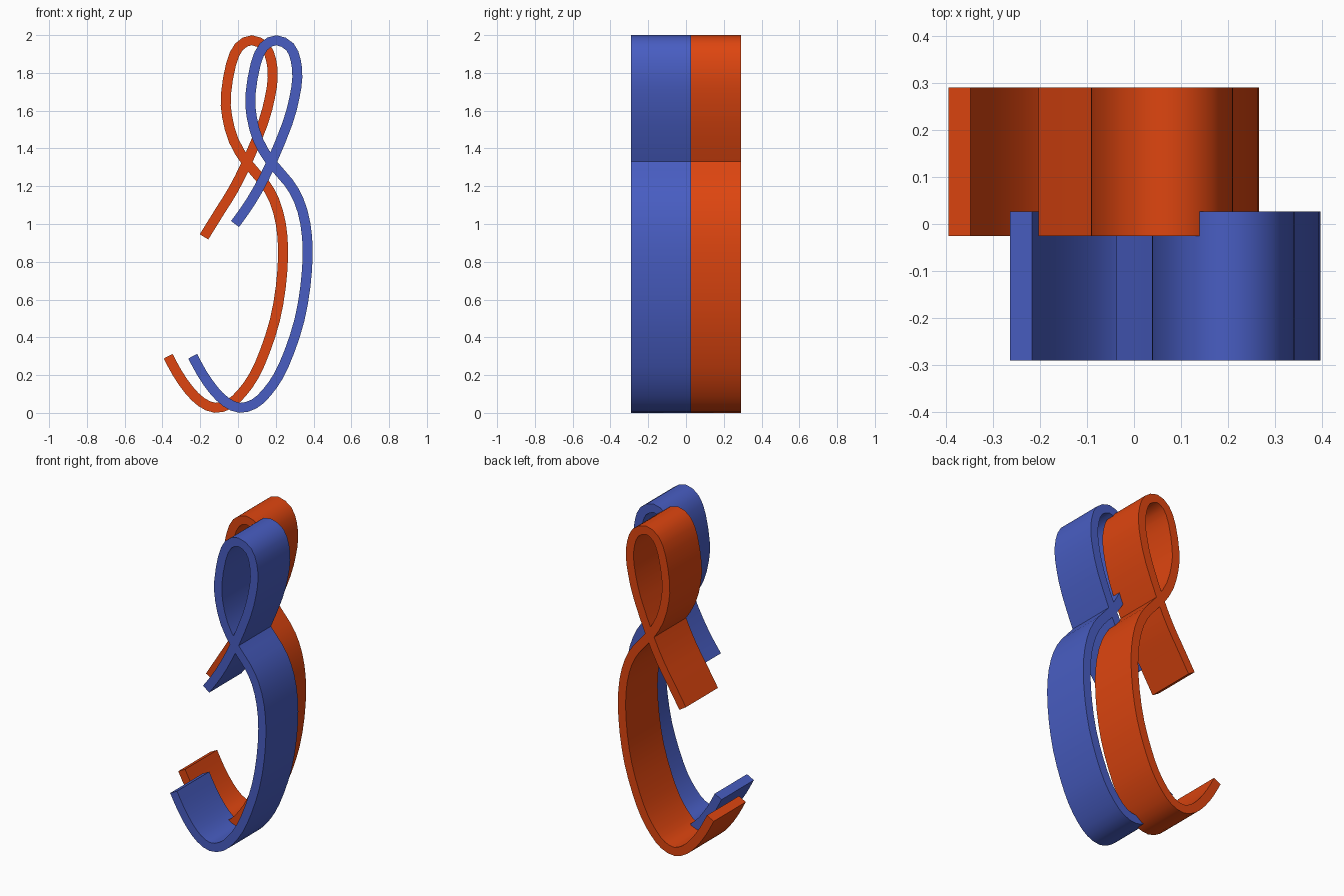
import bpy, bmesh
from mathutils import Vector

if "Cube" in bpy.data.objects:
    bpy.data.objects.remove(bpy.data.objects["Cube"])

WIDTH = 0.053   # ribbon thickness seen from the front
STEPS = 2       # samples per span of the path

# Centre line of the front ribbon (x, z), from the lower hook to the tail of the loop
PATH = [(-.24, .30), (-.19, .208), (-.13, .122), (-.065, .058), (.008, .027),
        (.085, .047), (.15, .105), (.215, .197), (.272, .325), (.325, .49),
        (.357, .67), (.369, .85), (.357, 1.0), (.322, 1.125), (.267, 1.22),
        (.177, 1.325), (.108, 1.44), (.072, 1.57), (.066, 1.686), (.093, 1.845),
        (.135, 1.938), (.203, 1.973), (.275, 1.938), (.306, 1.865), (.314, 1.776),
        (.299, 1.67), (.262, 1.533), (.177, 1.325), (.103, 1.178), (.04, 1.077),
        (-.016, 1.0)]


def smooth_path(points):
    """Catmull-Rom curve through the points."""
    p = [Vector(q) for q in points]
    p = [2 * p[0] - p[1]] + p + [2 * p[-1] - p[-2]]
    out = []
    for a, b, c, d in zip(p, p[1:], p[2:], p[3:]):
        for i in range(STEPS):
            t = i / STEPS
            out.append(0.5 * (2 * b + (c - a) * t + (2 * a - 5 * b + 4 * c - d) * t * t
                              + (3 * b - a - 3 * c + d) * t ** 3))
    return out + [p[-2]]


def ribbon(name, points, y0, y1, color):
    line = smooth_path(points)
    bm = bmesh.new()
    rings = []
    for i, p in enumerate(line):
        t = (line[min(i + 1, len(line) - 1)] - line[max(i - 1, 0)]).normalized()
        n = Vector((-t.y, t.x)) * WIDTH / 2
        a, b = p + n, p - n
        rings.append([bm.verts.new(v) for v in
                      ((a.x, y0, a.y), (b.x, y0, b.y), (b.x, y1, b.y), (a.x, y1, a.y))])
    for r, s in zip(rings, rings[1:]):
        for k in range(4):
            j = (k + 1) % 4
            bm.faces.new((r[k], r[j], s[j], s[k]))
    bm.faces.new(rings[0])
    bm.faces.new(rings[-1])
    bmesh.ops.recalc_face_normals(bm, faces=bm.faces)
    mesh = bpy.data.meshes.new(name)
    bm.to_mesh(mesh)
    bm.free()
    obj = bpy.data.objects.new(name, mesh)
    bpy.context.collection.objects.link(obj)
    mat = bpy.data.materials.new(name + "_color")
    mat.diffuse_color = color
    mat.use_nodes = True
    mat.node_tree.nodes["Principled BSDF"].inputs["Base Color"].default_value = mat.diffuse_color
    mesh.materials.append(mat)
    bpy.ops.object.select_all(action='DESELECT')
    obj.select_set(True)
    bpy.context.view_layer.objects.active = obj
    bpy.ops.object.shade_smooth_by_angle()
    return obj


# Front blue ribbon
ribbon("front_ribbon", PATH, -0.29, 0.027, (.065, .11, .54, 1))

# Rear orange ribbon: same path shifted left, with a longer tail
rear = [(x - 0.13, z) for x, z in PATH[:-1]] + [(-.18, .932)]
ribbon("rear_ribbon", rear, -0.025, 0.29, (.73, .06, .005, 1))
